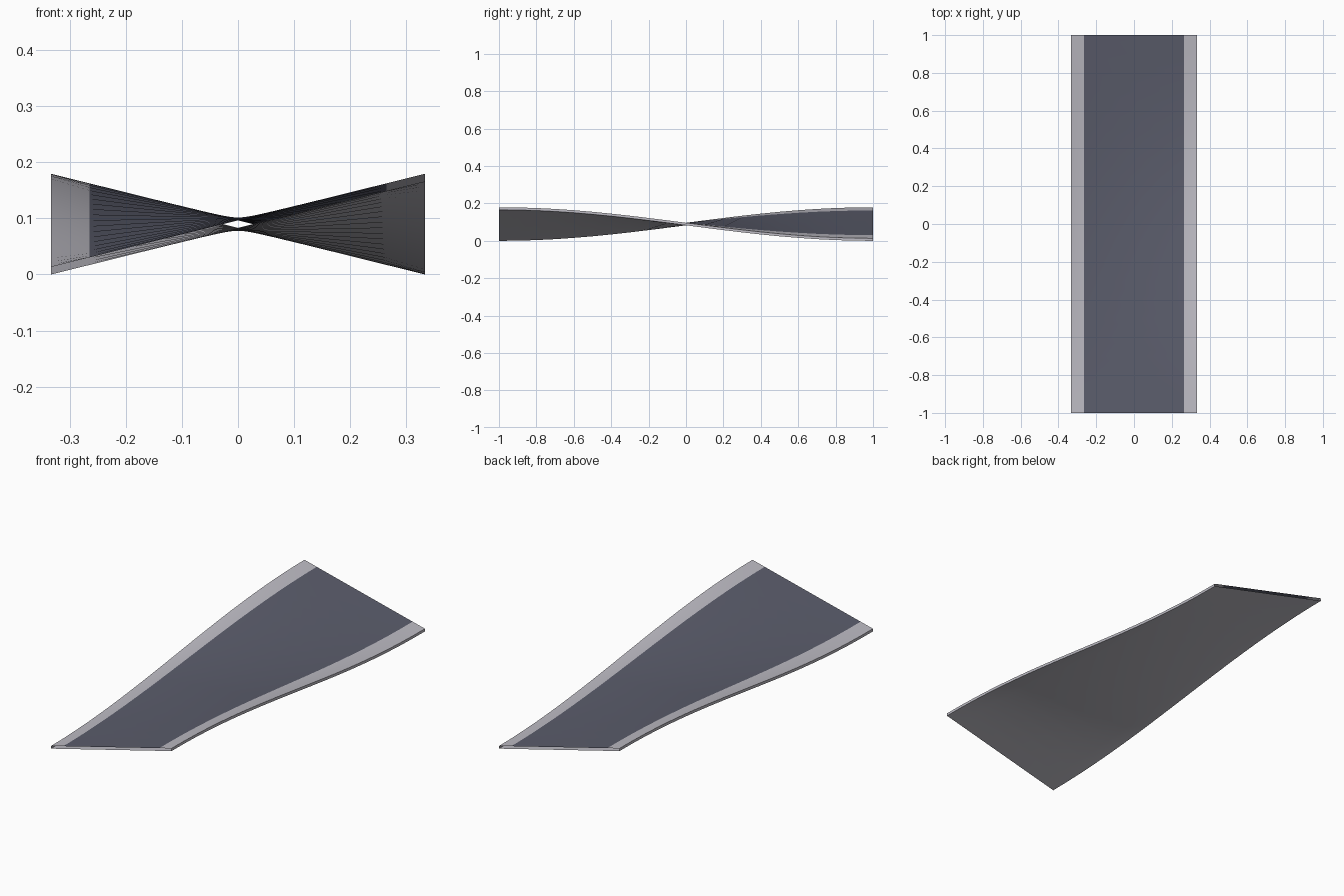
import bpy, bmesh, math

if "Cube" in bpy.data.objects:
    bpy.data.objects.remove(bpy.data.objects["Cube"])

HALF_W, ROAD_W, THICK = 0.333, 0.265, 0.0135
RISE = 0.083          # height gained by the banked edge
MID = RISE + THICK    # top surface height on the centre line
SEGS = 20


def material(name, rgb):
    m = bpy.data.materials.new(name)
    m.diffuse_color = (*rgb, 1.0)
    m.use_nodes = True
    m.node_tree.nodes["Principled BSDF"].inputs["Base Color"].default_value = m.diffuse_color
    return m


concrete = material("pale concrete", (0.51, 0.50, 0.55))
asphalt = material("dark asphalt", (0.105, 0.11, 0.15))

# Closed cross-section (x, drop below top), running right to left on top, then back underneath
profile = [(HALF_W, 0), (ROAD_W, 0), (-ROAD_W, 0), (-HALF_W, 0),
           (-HALF_W, THICK), (-ROAD_W, THICK), (ROAD_W, THICK), (HALF_W, THICK)]

# Sweep the section along y while the bank rolls from right-high to left-high
bm = bmesh.new()
rings = []
for i in range(SEGS + 1):
    y = -1 + 2 * i / SEGS
    slope = -RISE / HALF_W * math.sin(y * math.pi / 2)
    rings.append([bm.verts.new((x, y, MID + slope * x - drop)) for x, drop in profile])

# Hollow shell with open ends; the middle strip of the top is the roadway
n = len(profile)
for a, b in zip(rings, rings[1:]):
    for k in range(n):
        j = (k + 1) % n
        f = bm.faces.new((a[k], b[k], b[j], a[j]))
        f.material_index = 1 if k == 1 else 0
bm.normal_update()
if sum(f.normal.z for f in bm.faces if f.material_index == 1) < 0:
    bmesh.ops.reverse_faces(bm, faces=bm.faces[:])

mesh = bpy.data.meshes.new("banked_road")
bm.to_mesh(mesh)
bm.free()
mesh.materials.append(concrete)
mesh.materials.append(asphalt)
road = bpy.data.objects.new("banked_road", mesh)
bpy.context.collection.objects.link(road)

# Smooth roll with crisp slab edges
bpy.context.view_layer.objects.active = road
road.select_set(True)
bpy.ops.object.shade_smooth_by_angle(angle=math.radians(30))
